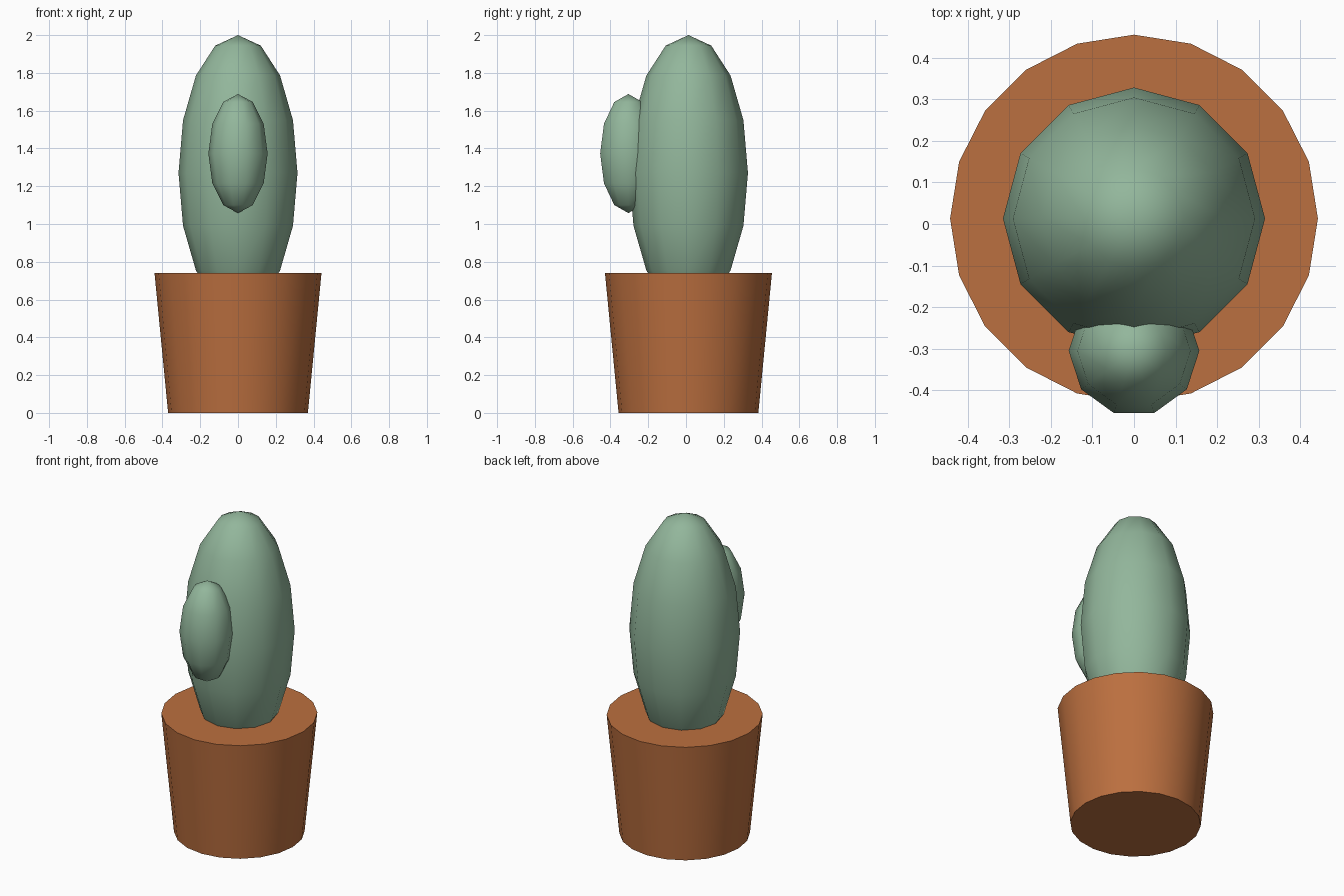
import bpy, bmesh
from math import sin, cos, pi, radians

if "Cube" in bpy.data.objects:
    bpy.data.objects.remove(bpy.data.objects["Cube"])


def material(name, color):
    m = bpy.data.materials.new(name)
    m.diffuse_color = color
    m.use_nodes = True
    m.node_tree.nodes["Principled BSDF"].inputs["Base Color"].default_value = m.diffuse_color
    return m


def lathe(name, profile, segments, location, mat, angle):
    """Revolve (radius, z) points, listed bottom to top, around z."""
    bm = bmesh.new()
    rings = []
    for r, z in profile:
        if r < 1e-5:
            rings.append([bm.verts.new((0, 0, z))] * segments)
        else:
            rings.append([bm.verts.new((r * cos(2 * pi * i / segments),
                                        r * sin(2 * pi * i / segments), z))
                          for i in range(segments)])
    for low, high in zip(rings, rings[1:]):
        for i in range(segments):
            j = (i + 1) % segments
            corners = dict.fromkeys((low[i], low[j], high[j], high[i]))
            bm.faces.new(list(corners))
    # flat caps on open ends
    if profile[0][0] > 1e-5:
        bm.faces.new(rings[0][::-1])
    if profile[-1][0] > 1e-5:
        bm.faces.new(rings[-1])
    mesh = bpy.data.meshes.new(name)
    bm.to_mesh(mesh)
    bm.free()
    obj = bpy.data.objects.new(name, mesh)
    bpy.context.collection.objects.link(obj)
    obj.location = location
    mesh.materials.append(mat)
    bpy.ops.object.select_all(action='DESELECT')
    obj.select_set(True)
    bpy.context.view_layer.objects.active = obj
    bpy.ops.object.shade_smooth_by_angle(angle=radians(angle))
    return obj


def ellipse(radius, half_height, rings):
    return [(radius * sin(pi * k / rings), -half_height * cos(pi * k / rings))
            for k in range(rings + 1)]


terracotta = material("terracotta", (0.50, 0.16, 0.05, 1))
green = material("cactus_green", (0.29, 0.47, 0.33, 1))

# Tapered pot with a closed top
lathe("pot", [(0.37, 0), (0.442, 0.74)], 20, (0, 0.013, 0), terracotta, 40)

# Main stem, its lower end buried in the pot
lathe("cactus_stem", ellipse(0.315, 0.73, 8), 12, (0, 0.013, 1.27), green, 60)

# Small bud growing out of the front
lathe("cactus_bud", ellipse(0.157, 0.315, 6), 10, (0, -0.305, 1.373), green, 60)
